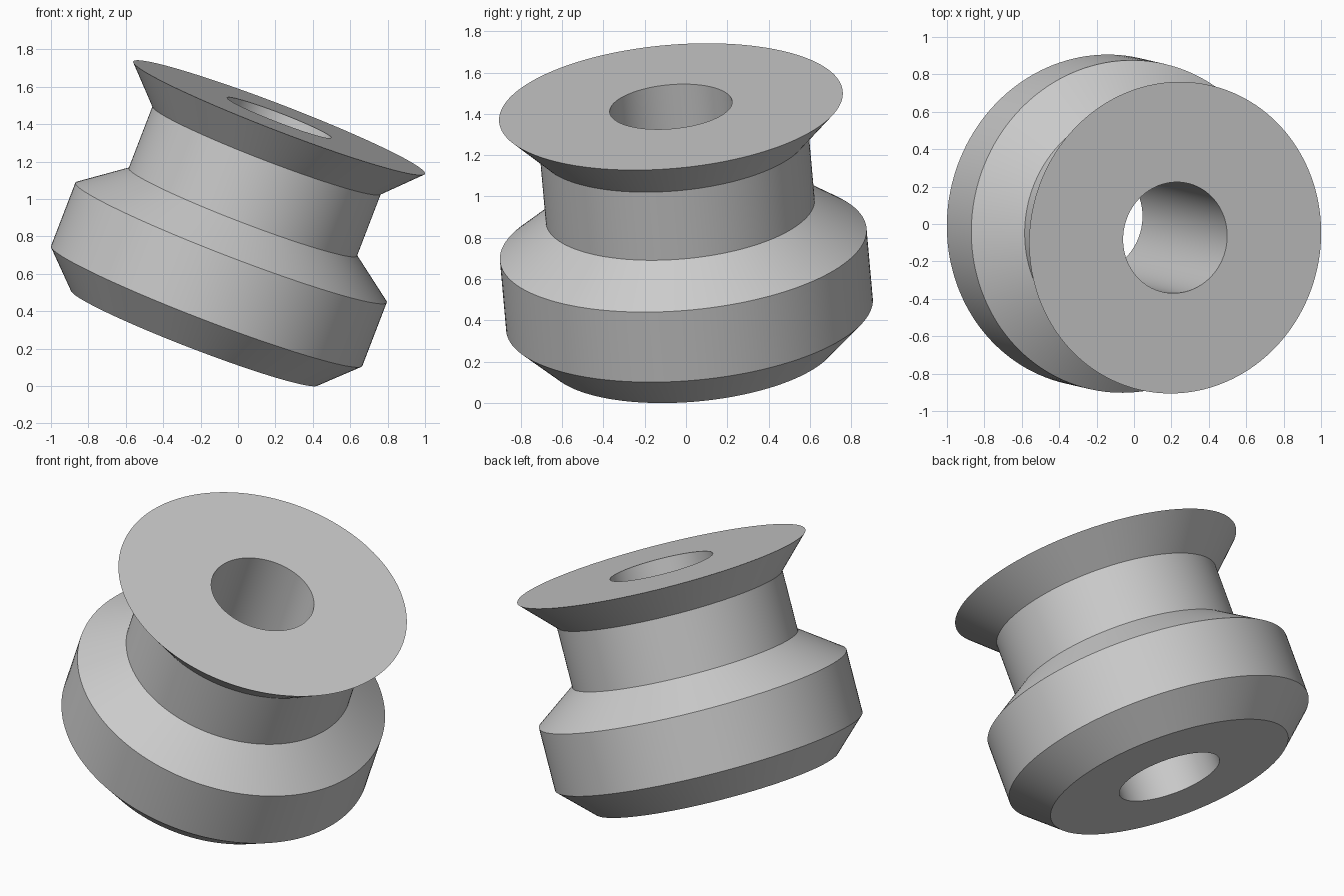
import bpy
import bmesh
import math
from mathutils import Vector

cube = bpy.data.objects.get("Cube")
if cube:
    bpy.data.objects.remove(cube, do_unlink=True)

# Single plain grey
grey = bpy.data.materials.new("light grey")
grey.use_nodes = True
colour = (0.6, 0.6, 0.6, 1)
grey.diffuse_color = colour
grey.node_tree.nodes["Principled BSDF"].inputs["Base Color"].default_value = colour

# Closed cross-section: radius and distance along the axis, from the top face
BORE = 0.298
LENGTH = 1.265
profile = [
    (BORE, 0), (0.836, 0),              # top face
    (0.654, -0.187), (0.654, -0.542),   # neck
    (0.892, -0.718), (0.892, -1.083),   # wide band
    (0.707, -LENGTH), (BORE, -LENGTH),  # chamfer and bottom face
]


def lathe(name, points, material, steps=144):
    """Revolve a closed cross-section about the local z axis."""
    bm = bmesh.new()
    verts = [bm.verts.new((r, 0, z)) for r, z in points]
    edges = [bm.edges.new((v, verts[i - 1])) for i, v in enumerate(verts)]
    bmesh.ops.spin(bm, geom=verts + edges, cent=(0, 0, 0), axis=(0, 0, 1),
                   angle=math.tau, steps=steps, use_merge=False)
    bmesh.ops.remove_doubles(bm, verts=bm.verts, dist=0.0001)
    bmesh.ops.recalc_face_normals(bm, faces=bm.faces)
    mesh = bpy.data.meshes.new(name)
    bm.to_mesh(mesh)
    bm.free()
    mesh.materials.append(material)
    obj = bpy.data.objects.new(name, mesh)
    bpy.context.collection.objects.link(obj)
    return obj


# Tilted spool with a through bore
spool = lathe("flanged_spool", profile, grey)
axis = Vector((0.358, -0.083, 0.93))
spool.rotation_euler = axis.to_track_quat('Z', 'Y').to_euler()
spool.location = (0.22, -0.073, 1.435)

bpy.ops.object.select_all(action='DESELECT')
spool.select_set(True)
bpy.context.view_layer.objects.active = spool
bpy.ops.object.shade_smooth_by_angle(angle=math.radians(25))
